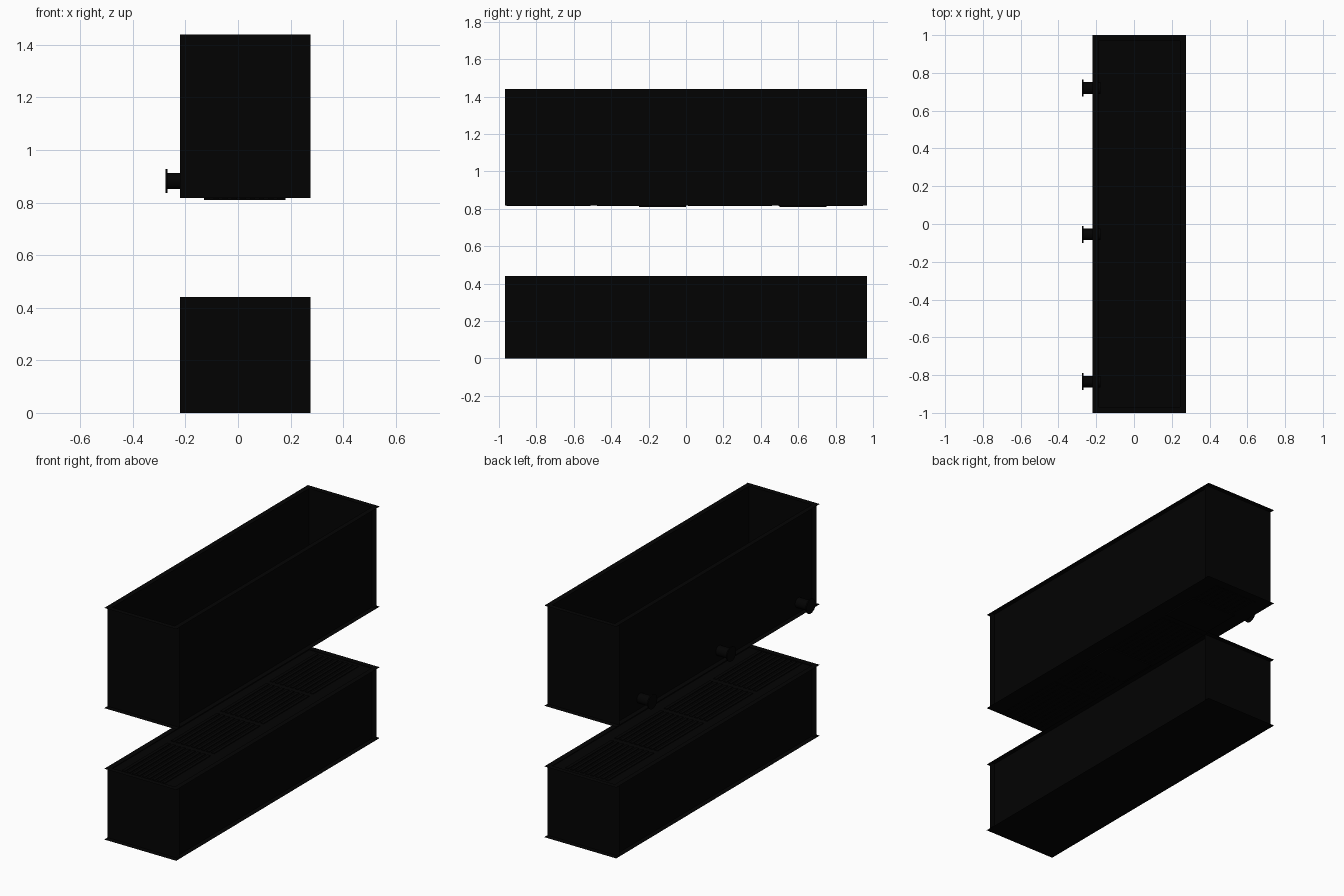
import bpy, math

if "Cube" in bpy.data.objects:
    bpy.data.objects.remove(bpy.data.objects["Cube"])

def material(name, c):
    m = bpy.data.materials.new(name)
    m.diffuse_color = (c, c, c, 1)
    m.use_nodes = True
    m.node_tree.nodes["Principled BSDF"].inputs["Base Color"].default_value = m.diffuse_color
    return m

BLACK = material("black metal", 0.0008)

X0, X1, Y = -0.22, 0.275, 0.968      # flange extents and end wall position
W0, W1 = -0.188, 0.243               # recessed side walls
CX = (X0 + X1) / 2

def box(name, x0, x1, y0, y1, z0, z1):
    bpy.ops.mesh.primitive_cube_add(size=1, location=((x0 + x1) / 2, (y0 + y1) / 2, (z0 + z1) / 2))
    o = bpy.context.object
    o.name = name
    o.scale = (x1 - x0, y1 - y0, z1 - z0)
    bpy.ops.object.transform_apply(location=False, rotation=False, scale=True)
    o.data.materials.append(BLACK)
    return o

def sheet(name, pts):
    # single sheet-metal panel
    me = bpy.data.meshes.new(name)
    me.from_pydata(pts, [], [range(len(pts))])
    o = bpy.data.objects.new(name, me)
    bpy.context.collection.objects.link(o)
    me.materials.append(BLACK)

def flat(name, x0, x1, y0, y1, z):
    sheet(name, [(x0, y0, z), (x1, y0, z), (x1, y1, z), (x0, y1, z)])

def disc(name, radius, x0, x1, y, z):
    bpy.ops.mesh.primitive_cylinder_add(vertices=24, radius=radius, depth=x1 - x0,
                                        location=((x0 + x1) / 2, y, z), rotation=(0, math.pi / 2, 0))
    o = bpy.context.object
    o.name = name
    o.data.materials.append(BLACK)
    bpy.ops.object.shade_smooth_by_angle(angle=math.radians(35))

def walls(name, z0, z1):
    # recessed side walls, end walls that run on as vertical flanges, rim flanges
    for x, e in ((W0, X0), (W1, X1)):
        sheet(name + "_side_wall", [(x, -Y, z0), (x, Y, z0), (x, Y, z1), (x, -Y, z1)])
        for z in (z0, z1):
            flat(name + "_side_flange", *sorted((x, e)), -1, 1, z)
    for s in (-1, 1):
        sheet(name + "_end_wall", [(X0, s * Y, z0), (X1, s * Y, z0), (X1, s * Y, z1), (X0, s * Y, z1)])
        for z in (z0, z1):
            flat(name + "_end_flange", W0, W1, *sorted((s * Y, s)), z)

def slats(name, z0, z1, y0, y1, count=9):
    # row of narrow bars running lengthwise
    pitch = 0.31 / count
    for i in range(count):
        x = CX - 0.155 + i * pitch
        box(name, x, x + pitch * 0.6, y0, y1, z0, z1)

# upper housing, open at the top
walls("upper_housing", 0.817, 1.44)
flat("upper_floor", W0, W1, -Y, Y, 0.817)

# lower housing
walls("lower_housing", 0, 0.44)
flat("lower_deck", W0, W1, -Y, Y, 0.436)
flat("lower_floor", W0, W1, -Y, Y, 0.0)

# grilles on the facing surfaces
for y in (-0.735, -0.25, 0.235, 0.72):
    slats("deck_slat", 0.436, 0.44, y - 0.225, y + 0.225)
    slats("underside_slat", 0.814, 0.818, y - 0.225, y + 0.225)
for y0 in (-0.25, 0.5):
    box("underside_plate", -0.13, 0.18, y0, y0 + 0.25, 0.81, 0.817)

# flanged outlets along the left side
for y in (-0.835, -0.055, 0.72):
    disc("outlet_pipe", 0.031, -0.27, W0 + 0.01, y, 0.882)
    disc("outlet_flange", 0.045, -0.275, -0.268, y, 0.882)
